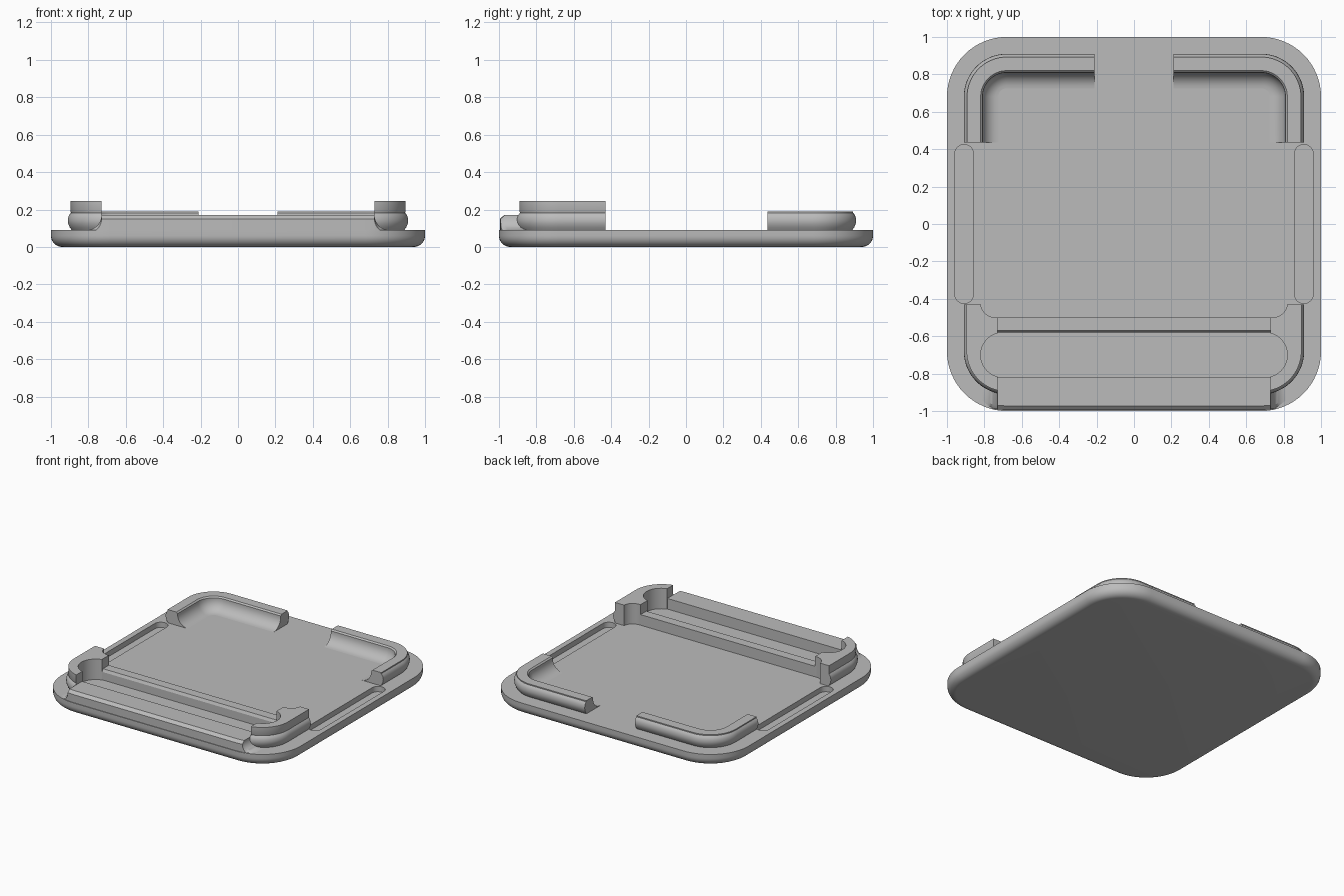
import bpy, bmesh, math

cube = bpy.data.objects.get("Cube")
if cube:
    bpy.data.objects.remove(cube, do_unlink=True)

grey = bpy.data.materials.new("plain grey")
grey.use_nodes = True
grey.diffuse_color = (0.5, 0.5, 0.5, 1)
grey.node_tree.nodes["Principled BSDF"].inputs["Base Color"].default_value = (0.5, 0.5, 0.5, 1)

C = 0.68      # centre of every concentric corner arc
TOP = 0.09    # top of the plate
BAR = 0.17    # top of the front bar


def arc(cx, cy, r, a0, a1, n=12):
    """Points on an arc, angles in degrees."""
    steps = [math.radians(a0 + (a1 - a0) * i / n) for i in range(n + 1)]
    return [(cx + r * math.cos(a), cy + r * math.sin(a)) for a in steps]


def loft(name, rings):
    """Join closed rings of equal length and cap both ends."""
    bm = bmesh.new()
    loops = [[bm.verts.new(p) for p in ring] for ring in rings]
    for a, b in zip(loops, loops[1:]):
        for i in range(len(a)):
            j = (i + 1) % len(a)
            bm.faces.new((a[i], a[j], b[j], b[i]))
    bm.faces.new(loops[0])
    bm.faces.new(loops[-1])
    bmesh.ops.recalc_face_normals(bm, faces=bm.faces)
    mesh = bpy.data.meshes.new(name)
    bm.to_mesh(mesh)
    bm.free()
    mesh.materials.append(grey)
    obj = bpy.data.objects.new(name, mesh)
    bpy.context.collection.objects.link(obj)
    return obj


def activate(obj):
    bpy.ops.object.select_all(action="DESELECT")
    obj.select_set(True)
    bpy.context.view_layer.objects.active = obj


def smooth(obj):
    activate(obj)
    bpy.ops.object.shade_smooth_by_angle(angle=math.radians(30))


def mirror(obj):
    activate(obj)
    obj.modifiers.new("left_right", "MIRROR")
    bpy.ops.object.modifier_apply(modifier="left_right")


def rounded_square(d, z):
    pts = []
    for k, (sx, sy) in enumerate(((1, 1), (-1, 1), (-1, -1), (1, -1))):
        pts += arc(sx * C, sy * C, d - C, 90 * k, 90 * k + 90, 16)
    return [(x, y, z) for x, y in pts]


# Base plate with a rounded lower edge
R = 0.06
rings = [rounded_square(1 - R + px, R + pz) for px, pz in arc(0, 0, R, -90, 0, 8)]
plate = loft("base_plate", rings + [rounded_square(1, TOP)])

# Shallow stadium slots along both sides
for side in (-1, 1):
    outline = arc(side * 0.908, 0.375, 0.05, 0, 180) + arc(side * 0.908, -0.375, 0.05, 180, 360)
    cutter = loft("slot_cutter", [[(x, y, z) for x, y in outline] for z in (0.05, 0.15)])
    cutter.hide_render = True
    activate(plate)
    cut = plate.modifiers.new("slot", "BOOLEAN")
    cut.operation, cut.solver, cut.object = "DIFFERENCE", "EXACT", cutter
    bpy.ops.object.modifier_apply(modifier="slot")
    bpy.data.objects.remove(cutter, do_unlink=True)
smooth(plate)

# Back corner lips: bulged outside, hollow fillet inside, swept round the corner
profile = [(0.885, TOP - 0.005), (0.9, 0.105), (0.908, 0.125), (0.91, 0.14),
           (0.908, 0.157), (0.902, 0.172), (0.893, 0.182), (0.893, 0.19),
           (0.82, 0.19), (0.81, 0.18)]
profile += arc(0.725, 0.175, 0.085, 0, -90, 8) + [(0.725, TOP - 0.005)]


def path(d):
    return [(d, 0.435)] + arc(C, C, d - C, 0, 90, 16) + [(0.21, d)]


paths = [(path(d), z) for d, z in profile]
lip = loft("back_lips", [[(p[i][0], p[i][1], z) for p, z in paths]
                         for i in range(len(paths[0][0]))])
mirror(lip)
smooth(lip)


# Front corner blocks: bulged foot, straight upper part, round notch inside
def block_ring(d, z):
    r = d - C
    end = -math.degrees(math.acos(0.05 / r))
    notch = math.degrees(math.acos(0.03 / 0.12))
    pts = [(d, -0.43)] + arc(C, -C, r, 0, end, 16)
    pts += arc(0.7, -0.7, 0.12, -notch, notch, 16)
    pts += arc(0.74, -0.42, 0.08, -97, -7, 10)
    return [(x, y, z) for x, y in pts]


foot = [(d, z) for d, z in profile[:7]]
foot += [(0.895, 0.186), (0.895, 0.245)]
blocks = loft("front_corner_blocks", [block_ring(d, z) for d, z in foot])
mirror(blocks)
smooth(blocks)

# Front bar, chamfered in front, its ends sweeping down to the plate
half = [0.81 - 0.08 * math.sin(math.radians(a)) for a in range(0, 91, 9)] + [C]
xs = half + [-x for x in reversed(half)]
rings = []
for x in xs:
    over = max(0, abs(x) - C)
    front = -C - math.sqrt(0.315 ** 2 - over ** 2)
    h = BAR
    if abs(x) > 0.73:
        h -= math.sqrt(max(0, 0.08 ** 2 - (0.81 - abs(x)) ** 2))
    low = max(h - 0.02, TOP - 0.005)
    rings.append([(x, -0.82, 0.08), (x, -0.82, h), (x, front + 0.022, h),
                  (x, front, low), (x, front, 0.08)])
smooth(loft("front_bar", rings))

# Low ridge behind the channel
section = [(-0.58, 0.08), (-0.58, BAR - 0.02), (-0.57, BAR), (-0.5, BAR), (-0.5, 0.08)]
loft("channel_ridge", [[(x, y, z) for y, z in section] for x in (-0.735, 0.735)])
